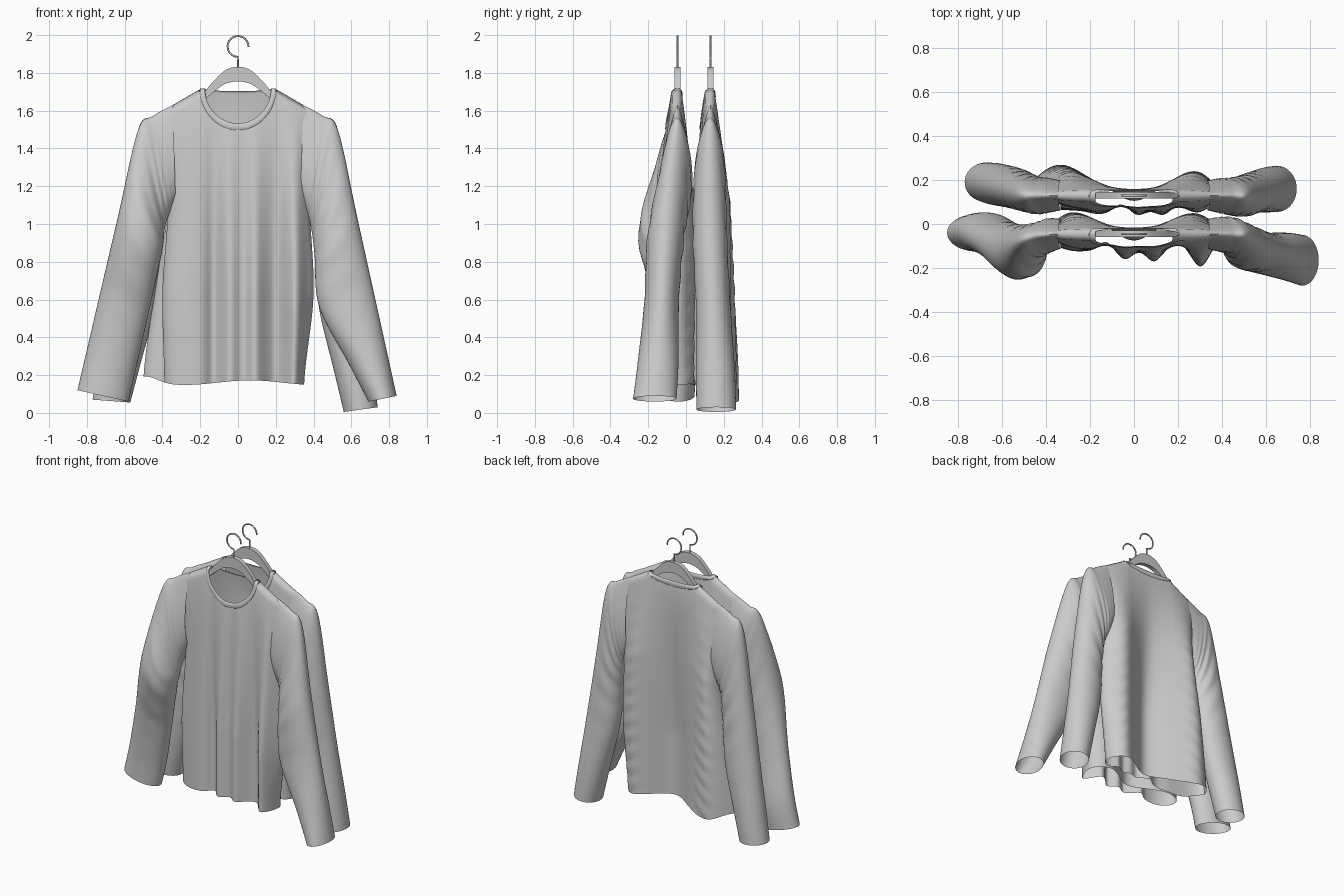
import bpy, math
from math import sin, cos, pi, exp

if "Cube" in bpy.data.objects:
    bpy.data.objects.remove(bpy.data.objects["Cube"])


def spline(keys, t):
    """Smooth interpolation through a list of equal-length tuples, t in 0..1."""
    n = len(keys) - 1
    i = min(int(t * n), n - 1)
    f = t * n - i
    a, b, c, d = keys[max(i - 1, 0)], keys[i], keys[i + 1], keys[min(i + 2, n)]
    return [q + 0.5 * f * (r - p + f * (2*p - 5*q + 4*r - s + f * (3*(q - r) + s - p)))
            for p, q, r, s in zip(a, b, c, d)]


def make(name, rows, closed=False, caps=False, angle=50, weld=False):
    """Mesh from rows of points."""
    m = len(rows[0])
    verts = [p for r in rows for p in r]
    faces = []
    for i in range(len(rows) - 1):
        for j in range(m if closed else m - 1):
            k = (j + 1) % m
            faces.append((i*m + j, i*m + k, (i+1)*m + k, (i+1)*m + j))
    if caps:
        faces += [tuple(range(m))[::-1], tuple(range(len(verts) - m, len(verts)))]
    me = bpy.data.meshes.new(name)
    me.from_pydata(verts, [], faces)
    ob = bpy.data.objects.new(name, me)
    bpy.context.collection.objects.link(ob)
    bpy.ops.object.select_all(action='DESELECT')
    ob.select_set(True)
    bpy.context.view_layer.objects.active = ob
    if weld:
        ob.modifiers.new("weld", 'WELD').merge_threshold = 0.0015
    bpy.ops.object.shade_smooth_by_angle(angle=math.radians(angle))
    return ob


def bump(x, c, w):
    return exp(-((x - c) / w) ** 2)


def shoulder(x):
    return 1.72 - 0.58 * max(0, abs(x) - 0.19)


def neck(x, depth):
    return depth * max(0, 1 - (x / 0.2) ** 2) ** 0.6


class Shirt:
    """folds / lobes: (x centre, depth, width) of the vertical drapes on front / back."""
    def __init__(self, label, yc, left, right, front, groove, folds, lobes):
        self.label, self.yc, self.left, self.right = label, yc, left, right
        self.front, self.groove, self.folds, self.lobes = front, groove, folds, lobes

    def width(self, z, x):
        return spline(self.left if x < 0 else self.right, min(1, max(0, (z - 0.16) / 1.44)))[0]

    def surf(self, x, z, back):
        """y of the cloth at x, z for the front or back panel."""
        s = max(0, shoulder(x) - z)
        u = min(1, abs(x) / self.width(z, x))
        open_ = min(1, 0.32 * min(1, s / 0.015) ** 0.5 + 0.68 * (1 - exp(-s / 0.22)))
        g = min(1, s / 1.1)
        if back:
            d = 0.055 - self.groove * g * bump(x, 0, 0.12)
            d += min(1, s / 0.55) * sum(a * bump(x, c, w) for c, a, w in self.lobes)
            # small drag wrinkles on the sides of the back
            d += 0.004 * bump(abs(x), 0.3, 0.07) * sin(55 * z + 30 * abs(x)) * min(1, s)
        else:
            d = self.front + g * sum(a * bump(x, c, w) for c, a, w in self.folds)
        d *= open_ * (1 - u ** 5) ** 0.5
        return self.yc + (d if back else -d)

    def body(self):
        rows, nu, nv = [], 100, 56
        for j in range(nv + 1):
            v, row = j / nv, []
            for back in (False, True):
                for i in range(nu + 1):
                    t = -1 + 2 * i / nu
                    t = -t if back else t
                    u = 0.5 * t + 0.5 * sin(pi / 2 * t)
                    x = u * self.width(0.16 + 1.44 * v, u)
                    hem = 0.16 + 0.012 * sin(9 * x + 1) + 0.03 * bump(x, -0.48, 0.08)
                    top = shoulder(x) - neck(x, 0.03 if back else 0.215)
                    z = hem + (top - hem) * v
                    row.append((x, self.surf(x, z, back), z))
            rows.append(row)
        make(self.label + "_shirt_body", rows, closed=True, weld=True)

    def collar(self):
        rows, n = [], 48
        for k in range(2 * n + 1):
            a = pi * k / n
            back = k > n
            s = abs(sin(a))
            row = []
            for r, h, off in ((0.202, 0.05 if back else 0.220, 0.0),
                              (0.199, 0.046 if back else 0.215, 0.004),
                              (0.178, 0.018 if back else 0.188, 0.004),
                              (0.175, 0.014 if back else 0.184, 0.0)):
                x, z = r * cos(a), 1.717 - h * s
                row.append((x, self.surf(x, z, back) + (off if back else -off), z))
            rows.append(row)
        make(self.label + "_shirt_collar", rows, angle=60)

    def sleeve(self, side, mid_in, cuff, bulge=0.0):
        """cuff = outer x, outer z, inner x, inner z, y centre, y half depth."""
        y0 = self.yc
        xo, zo, xi, zi, yc, ry = cuff

        def ring(t, inner, depth, dy=0.0):
            return (0.54 + (xo - 0.54) * t, 1.45 + (zo - 1.45) * t, inner[0], inner[1],
                    y0 + (yc - y0) * t + dy, depth)
        keys = [(0.345, 1.63, 0.33, 1.12, y0, 0.062),
                (0.45, 1.572, 0.355, 1.07, y0 - bulge * 0.1, 0.075),
                (0.53, 1.495, 0.385, 0.99, y0 - bulge * 0.4, 0.082),
                ring(0.30, (0.405, 0.84), 0.085 + abs(bulge) * 0.45, -bulge),
                ring(0.62, mid_in, 0.092, -bulge * 0.4),
                ring(0.85, [(m * 0.4 + c * 0.6) for m, c in zip(mid_in, (xi, zi))], 0.5 * (0.1 + ry)),
                cuff]
        rows, n, m = [], 60, 40
        for k in range(n + 1):
            t = k / n
            ax, az, bx, bz, cy, r = spline(keys, t)
            row = []
            for i in range(m):
                a = 2 * pi * i / m
                c = cos(a)
                # narrow ridge along the shoulder, wrinkles toward the inner elbow
                ridge = 1 - 0.5 * c * max(0, 1 - t / 0.5)
                w = 0.006 * bump(t, 0.42, 0.2) * sin(75 * t + 2 * c) * (1 - c) * 0.7
                row.append((side * ((ax + bx) / 2 + (ax - bx) / 2 * c),
                            cy + (r * ridge + w) * sin(a),
                            (az + bz) / 2 + (az - bz) / 2 * c))
            rows.append(row)
        make(self.label + ("_right_sleeve" if side > 0 else "_left_sleeve"), rows, closed=True)

    def hanger(self):
        # arched wooden bar, ends hidden in the shoulders
        half = [(0.40, 1.55, 1.53), (0.30, 1.61, 1.57), (0.20, 1.675, 1.635), (0.14, 1.745, 1.69),
                (0.08, 1.805, 1.735), (0.04, 1.826, 1.75)]
        keys = [(-x, a, b) for x, a, b in half] + [(0, 1.832, 1.755)] + half[::-1]
        rows = []
        for k in range(61):
            x, a, b = spline(keys, k / 60)
            rows.append([(x, self.yc + y, z) for y, z in
                         ((-0.015, b), (0.015, b), (0.015, a), (-0.015, a))])
        make(self.label + "_hanger_bar", rows, closed=True, caps=True, angle=40)
        # wire hook
        cu = bpy.data.curves.new(self.label + "_hanger_hook", 'CURVE')
        cu.dimensions = '3D'
        cu.bevel_depth = 0.005
        cu.bevel_resolution = 2
        pts = [(0, 1.82), (0, 1.885)]
        for k in range(25):
            a = -pi / 2 - 0.15 - (1.5 * pi - 0.1) * k / 24
            pts.append((0.055 * cos(a), 1.94 + 0.055 * sin(a)))
        sp = cu.splines.new('POLY')
        sp.points.add(len(pts) - 1)
        for p, (x, z) in zip(sp.points, pts):
            p.co = (x, self.yc, z, 1)
        cu.use_fill_caps = True
        bpy.context.collection.objects.link(bpy.data.objects.new(cu.name, cu))


# front garment
a = Shirt("front", -0.045, [(0.39,), (0.40,), (0.37,), (0.40,)], [(0.35,), (0.40,), (0.38,), (0.40,)],
          0.075, 0.085, [(-0.04, 0.04, 0.045), (0.09, 0.05, 0.045), (0.31, 0.1, 0.055),
                         (-0.13, -0.04, 0.04), (0.2, -0.035, 0.045), (-0.28, 0.01, 0.08)],
          [(0.28, 0.045, 0.12), (-0.29, 0.05, 0.12)])
a.sleeve(1, (0.43, 0.56), (0.84, 0.09, 0.69, 0.06, -0.165, 0.115), bulge=0.025)
a.sleeve(-1, (0.475, 0.52), (0.85, 0.12, 0.58, 0.06, -0.04, 0.085), bulge=0.085)

# back garment
b = Shirt("back", 0.13, [(0.50,), (0.44,), (0.37,), (0.40,)], [(0.34,), (0.39,), (0.38,), (0.40,)],
          0.07, 0.08, [(-0.16, 0.015, 0.06), (0.02, 0.02, 0.04), (0.13, 0.02, 0.04),
                       (0.3, 0.02, 0.05), (-0.06, -0.03, 0.04), (0.2, -0.02, 0.04)],
          [(0.29, 0.065, 0.12), (-0.36, 0.095, 0.15)])
b.sleeve(1, (0.43, 0.55), (0.74, 0.03, 0.56, 0.005, 0.16, 0.105), bulge=0.012)
b.sleeve(-1, (0.44, 0.55), (0.77, 0.07, 0.57, 0.055, 0.19, 0.09))

for shirt in (a, b):
    shirt.body()
    shirt.collar()
    shirt.hanger()
